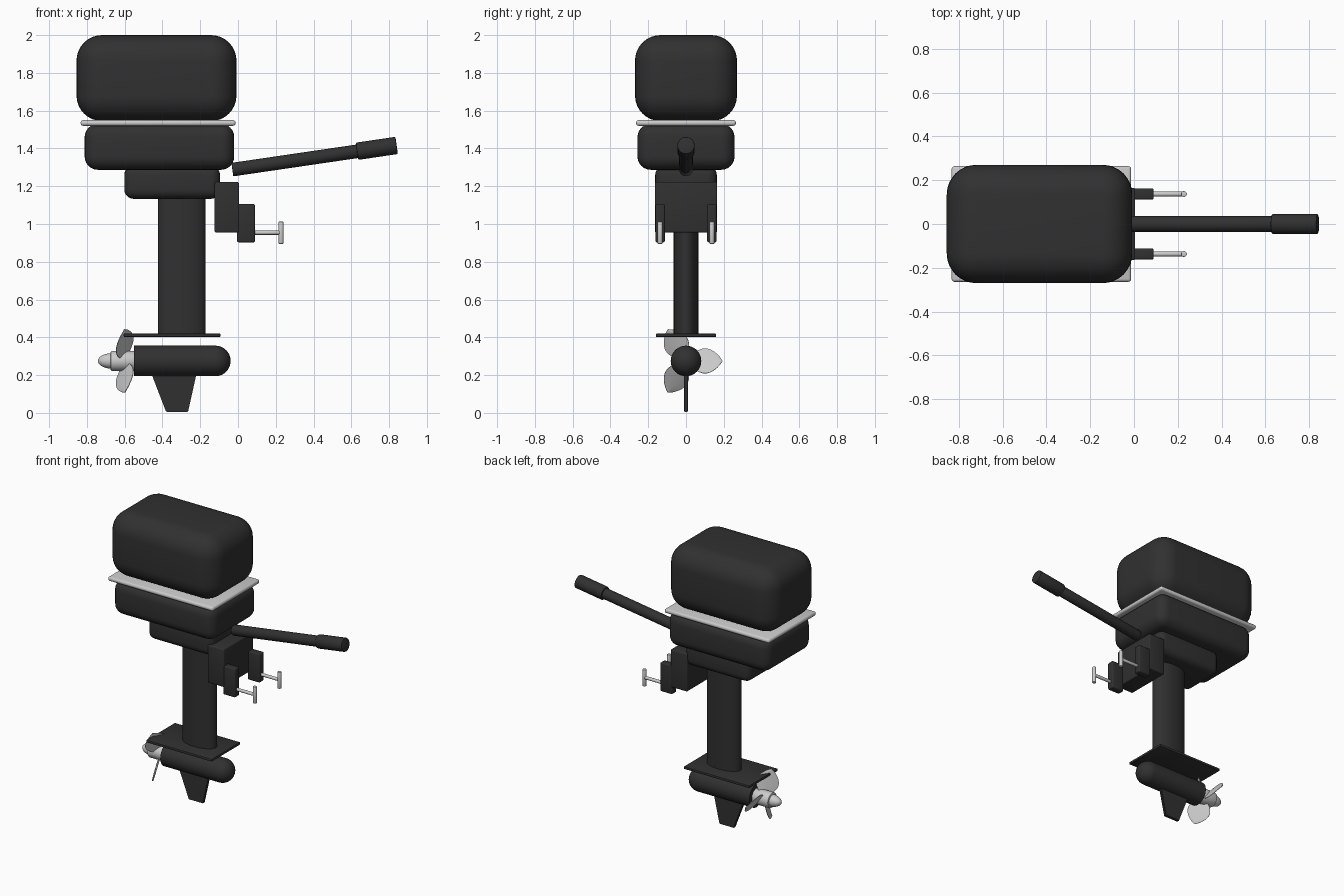
import bpy, bmesh, math
from mathutils import Vector, Matrix

if "Cube" in bpy.data.objects:
    bpy.data.objects.remove(bpy.data.objects["Cube"], do_unlink=True)


def make_material(name, value, rough):
    m = bpy.data.materials.new(name)
    m.use_nodes = True
    m.diffuse_color = (value, value, value, 1)
    shader = m.node_tree.nodes["Principled BSDF"]
    shader.inputs["Base Color"].default_value = (value, value, value, 1)
    shader.inputs["Roughness"].default_value = rough
    return m


BLACK = make_material("matte black", 0.03, 0.6)
SILVER = make_material("silver", 0.6, 0.4)


def finish(bm, name, mat, angle=40):
    bmesh.ops.recalc_face_normals(bm, faces=bm.faces)
    mesh = bpy.data.meshes.new(name)
    bm.to_mesh(mesh)
    bm.free()
    obj = bpy.data.objects.new(name, mesh)
    bpy.context.collection.objects.link(obj)
    mesh.materials.append(mat)
    bpy.ops.object.select_all(action="DESELECT")
    obj.select_set(True)
    bpy.context.view_layer.objects.active = obj
    bpy.ops.object.shade_smooth_by_angle(angle=math.radians(angle))
    return obj


def box(name, x, y, z, mat, bevel, segments=3):
    """Rounded box between the given (low, high) limits."""
    bm = bmesh.new()
    bmesh.ops.create_cube(bm, size=1)
    for v in bm.verts:
        v.co = [lo + (hi - lo) * (c + 0.5) for c, (lo, hi) in zip(v.co, (x, y, z))]
    bmesh.ops.bevel(bm, geom=bm.edges[:], offset=bevel, segments=segments,
                    profile=0.5, affect="EDGES", clamp_overlap=True)
    return finish(bm, name, mat)


def lathe(name, start, direction, profile, mat, bevel=0, steps=32):
    """Revolve (distance, radius) points about an axis."""
    turn = Vector(direction).to_track_quat("Z", "Y").to_matrix().to_4x4()
    bm = bmesh.new()
    rings = []
    for d, r in profile:
        rings.append([bm.verts.new((r * math.cos(a), r * math.sin(a), d))
                      for a in (math.tau * i / steps for i in range(steps))])
    for low, high in zip(rings, rings[1:]):
        for i in range(steps):
            j = (i + 1) % steps
            bm.faces.new((low[i], low[j], high[j], high[i]))
    caps = [bm.faces.new(rings[0]), bm.faces.new(rings[-1])]
    if bevel:
        rims = list({e for f in caps for e in f.edges})
        bmesh.ops.bevel(bm, geom=rims, offset=bevel, segments=2,
                        profile=0.5, affect="EDGES")
    bm.transform(Matrix.Translation(start) @ turn)
    return finish(bm, name, mat)


def rod(name, start, end, radius, mat, bevel=0.003):
    axis = Vector(end) - Vector(start)
    return lathe(name, start, axis, [(0, radius), (axis.length, radius)], mat, bevel)


def dome(start, length, radius, steps=10):
    """Profile points of a rounded end."""
    angles = [math.pi / 2 * i / steps for i in range(steps)] + [math.pi / 2 - 0.02]
    return [(start + length * math.sin(a), radius * math.cos(a)) for a in angles]


# Engine housing
box("top_cowl", (-0.855, -0.008), (-0.27, 0.27), (1.545, 2.0), BLACK, 0.135, 8)
box("trim_band", (-0.833, -0.013), (-0.264, 0.264), (1.52, 1.55), SILVER, 0.013)
box("lower_cowl", (-0.812, -0.02), (-0.257, 0.257), (1.287, 1.53), BLACK, 0.07, 6)
box("mount_block", (-0.602, -0.095), (-0.163, 0.163), (1.133, 1.31), BLACK, 0.05, 5)

# Oval drive leg
leg = lathe("drive_leg", (0, 0, 0.41), (0, 0, 1), [(0, 1), (0.77, 1)], BLACK, steps=48)
for v in leg.data.vertices:
    # The longer radius runs fore and aft
    v.co.x, v.co.y = -0.298 + 0.126 * v.co.x, 0.065 * v.co.y

box("cavitation_plate", (-0.605, -0.093), (-0.16, 0.16), (0.402, 0.42), BLACK, 0.005, 2)

# Gearcase with rounded nose
AXIS_Z = 0.275
lathe("gearcase", (-0.55, 0, AXIS_Z), (1, 0, 0),
      [(0, 0.081)] + dome(0.43, 0.081, 0.081), BLACK)

# Tapered skeg
bm = bmesh.new()
outline = [(-0.475, 0.25), (-0.21, 0.25), (-0.265, 0.004), (-0.38, 0.004)]
face = bm.faces.new([bm.verts.new((x, -0.01, z)) for x, z in outline])
extruded = bmesh.ops.extrude_face_region(bm, geom=[face])["geom"]
for v in extruded:
    if isinstance(v, bmesh.types.BMVert):
        v.co.y = 0.01
bmesh.ops.bevel(bm, geom=bm.edges[:], offset=0.004, segments=2, affect="EDGES")
finish(bm, "skeg", BLACK)

# Propeller hub and spinner
rod("propeller_hub", (-0.675, 0, AXIS_Z), (-0.54, 0, AXIS_Z), 0.053, SILVER, 0.008)
lathe("spinner", (-0.665, 0, AXIS_Z), (-1, 0, 0), dome(0, 0.077, 0.041), SILVER)

# Three pitched blades
PITCH = math.radians(35)
THICK = 0.005


def blade(name, turn):
    bm = bmesh.new()
    rows = 12
    grid = {}
    for i in range(rows + 1):
        t = i / rows
        radius = 0.035 + 0.157 * t
        half = 0.003 + 0.077 * math.sin(math.pi * (0.14 + 0.86 * t)) ** 0.8
        for j in range(5):
            across = j / 2 - 1
            w = half * across
            bulge = THICK * (1 - 0.7 * across * across)
            for side in (-1, 1):
                h = side * bulge
                x = -w * math.sin(PITCH) + h * math.cos(PITCH)
                z = w * math.cos(PITCH) + h * math.sin(PITCH)
                grid[i, j, side] = bm.verts.new((x, radius, z))
    for i in range(rows):
        for j in range(4):
            for s in (-1, 1):
                bm.faces.new([grid[k] for k in ((i, j, s), (i + 1, j, s),
                                                (i + 1, j + 1, s), (i, j + 1, s))])
        for j in (0, 4):
            bm.faces.new([grid[k] for k in ((i, j, -1), (i + 1, j, -1),
                                            (i + 1, j, 1), (i, j, 1))])
    for i in (0, rows):
        for j in range(4):
            bm.faces.new([grid[k] for k in ((i, j, -1), (i, j + 1, -1),
                                            (i, j + 1, 1), (i, j, 1))])
    bm.transform(Matrix.Translation((-0.6, 0, AXIS_Z)) @ Matrix.Rotation(turn, 4, "X"))
    finish(bm, name, SILVER)


for n in range(3):
    blade(f"propeller_blade_{n + 1}", n * math.tau / 3)

# Transom bracket with a clamp screw on each side
box("transom_bracket", (-0.124, 0.005), (-0.165, 0.165), (0.955, 1.222), BLACK, 0.008)
for side, y in (("left", 0.137), ("right", -0.137)):
    box(f"clamp_jaw_{side}", (-0.005, 0.09), (y - 0.025, y + 0.025),
        (0.903, 1.105), BLACK, 0.008)
    rod(f"clamp_screw_{side}", (0.08, y, 0.954), (0.23, y, 0.954), 0.011, SILVER)
    rod(f"clamp_handle_{side}", (0.228, y, 0.895), (0.228, y, 1.012), 0.013, SILVER)

# Tiller arm and grip
rod("tiller_arm", (-0.03, 0, 1.288), (0.66, 0, 1.389), 0.036, BLACK)
rod("tiller_grip", (0.63, 0, 1.385), (0.84, 0, 1.416), 0.046, BLACK, 0.006)
